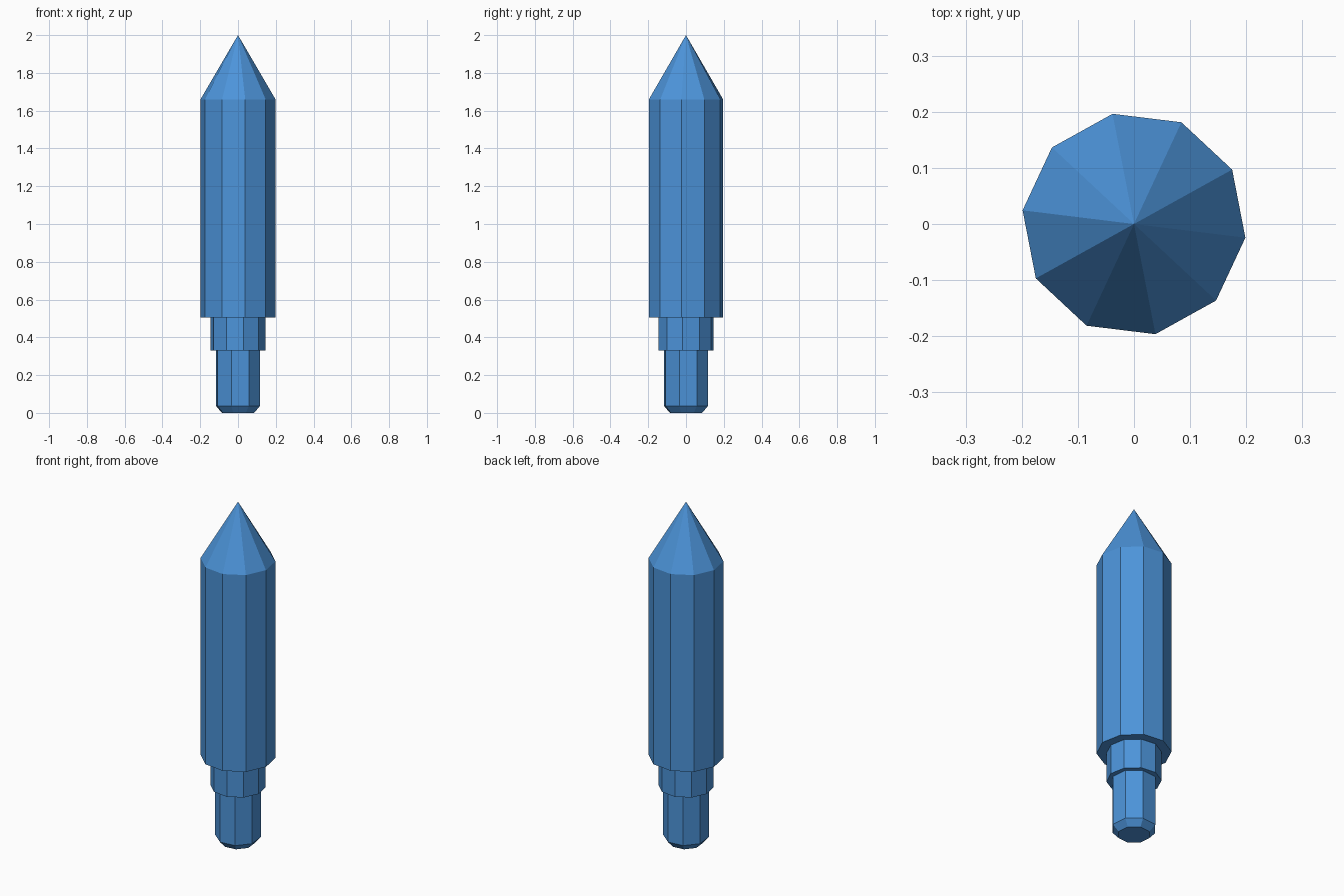
import bpy
import math

cube = bpy.data.objects.get("Cube")
if cube:
    bpy.data.objects.remove(cube, do_unlink=True)

# Single flat blue
blue = bpy.data.materials.new("blue")
blue.use_nodes = True
colour = (0.073, 0.296, 0.70, 1.0)
blue.diffuse_color = colour
blue.node_tree.nodes["Principled BSDF"].inputs["Base Color"].default_value = colour


def faceted_part(name, sides, phase, profile):
    """Closed, flat-shaded solid from (radius, z) rings; radius 0 makes a tip."""
    verts, faces, rings = [], [], []
    for radius, z in profile:
        start, count = len(verts), sides if radius > 0 else 1
        for i in range(count):
            a = math.radians(phase) + math.tau * i / sides
            verts.append((radius * math.cos(a), radius * math.sin(a), z))
        rings.append([start + i % count for i in range(sides)])
    for low, high in zip(rings, rings[1:]):
        for i in range(sides):
            j = (i + 1) % sides
            quad = [low[i], low[j], high[j], high[i]]
            faces.append(list(dict.fromkeys(quad)))
    faces.append(rings[0][::-1])
    if profile[-1][0] > 0:
        faces.append(rings[-1])
    mesh = bpy.data.meshes.new(name)
    mesh.from_pydata(verts, [], faces)
    mesh.materials.append(blue)
    obj = bpy.data.objects.new(name, mesh)
    bpy.context.collection.objects.link(obj)
    return obj


# Eight-sided foot with a chamfered end
faceted_part("stem", 8, 28, [(0.089, 0.0), (0.122, 0.037), (0.122, 0.33)])
# Ten-sided collar stepping up to the body
faceted_part("collar", 10, -7, [(0.147, 0.33), (0.147, 0.505)])
# Ten-sided body with a pointed tip
faceted_part("pointed_body", 10, -7, [(0.2, 0.505), (0.2, 1.66), (0.0, 2.0)])
